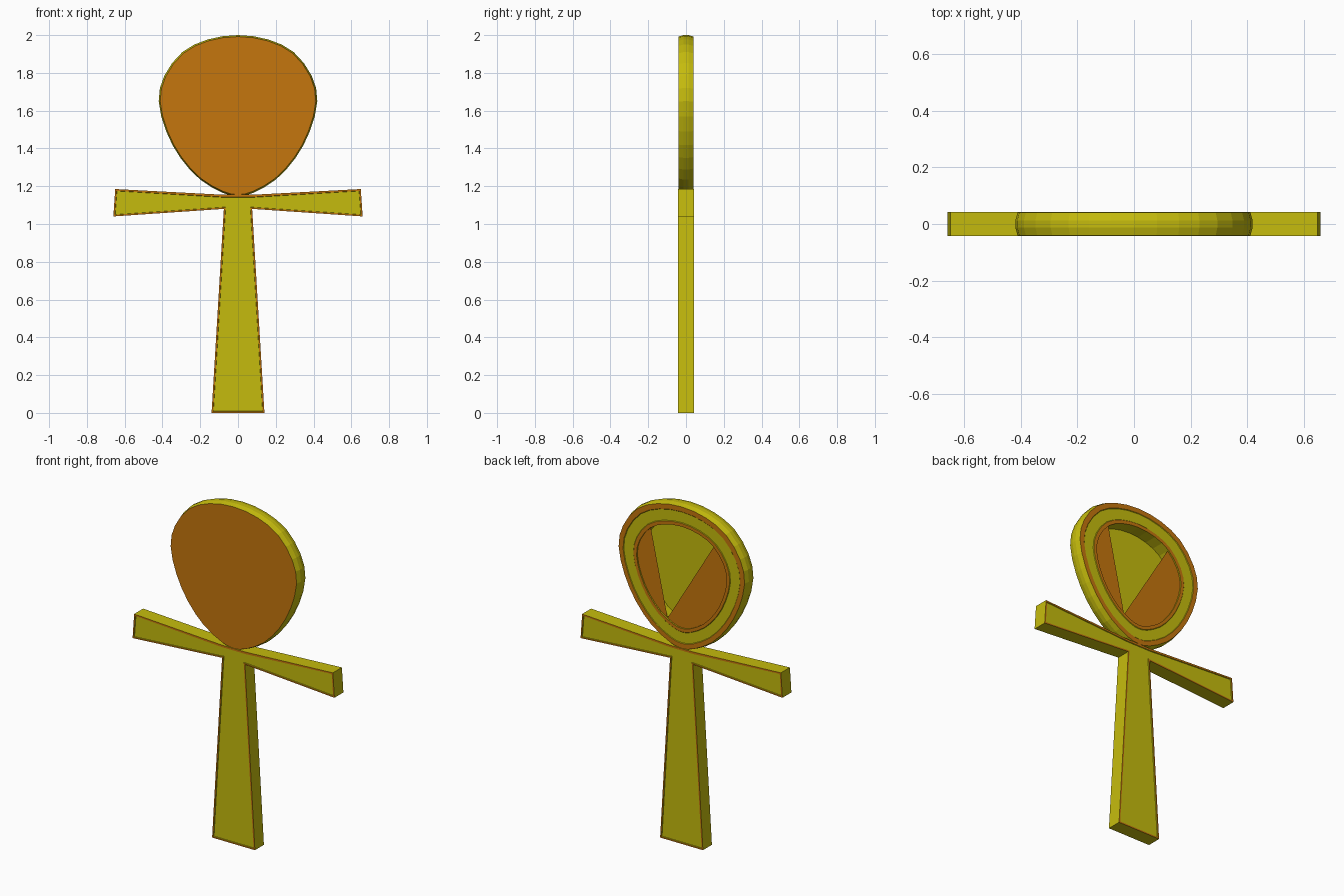
import bpy, bmesh
from mathutils import Vector

if "Cube" in bpy.data.objects:
    bpy.data.objects.remove(bpy.data.objects["Cube"])


def material(name, rgb):
    m = bpy.data.materials.new(name)
    m.diffuse_color = (*rgb, 1)
    m.use_nodes = True
    m.node_tree.nodes["Principled BSDF"].inputs["Base Color"].default_value = m.diffuse_color
    return m


MATS = [material("yellow_gold", (0.56, 0.50, 0.004)),
        material("burnt_orange", (0.56, 0.18, 0.004))]
YELLOW, ORANGE = 0, 1


def finish(bm, name, normals=True):
    if normals:
        bmesh.ops.recalc_face_normals(bm, faces=bm.faces[:])
    me = bpy.data.meshes.new(name)
    bm.to_mesh(me)
    bm.free()
    for m in MATS:
        me.materials.append(m)
    ob = bpy.data.objects.new(name, me)
    bpy.context.collection.objects.link(ob)
    return ob


def loop_verts(bm, pts, y):
    return [bm.verts.new((x, y, z)) for x, z in pts]


def bridge(bm, a, b, mat):
    n = len(a)
    for i in range(n):
        j = (i + 1) % n
        bm.faces.new((a[i], a[j], b[j], b[i])).material_index = mat


# T-shaped body: flared stem and arms, orange border around a sunk yellow face
half = [(0.14, 0), (0.075, 1.08), (0.66, 1.04), (0.65, 1.185), (0.08, 1.155)]
outline = half + [(-x, z) for x, z in reversed(half)]
bm = bmesh.new()
front = loop_verts(bm, outline, -0.042)
back = loop_verts(bm, outline, 0.042)
bridge(bm, front, back, YELLOW)
caps = [bm.faces.new(front), bm.faces.new(back)]
bmesh.ops.recalc_face_normals(bm, faces=bm.faces[:])
for cap in caps:
    border = bmesh.ops.inset_region(bm, faces=[cap], thickness=0.012)["faces"]
    for f in border:
        f.material_index = ORANGE
    bmesh.ops.inset_region(bm, faces=[cap], thickness=0.002, depth=-0.004)
finish(bm, "stem_and_arms")

# Egg-shaped head outline, smoothed through a few points
right = [(0.08, 1.165), (0.2, 1.235), (0.305, 1.35), (0.38, 1.49), (0.42, 1.65),
         (0.39, 1.785), (0.295, 1.91), (0.16, 1.977)]
ctrl = [(0, 2.0)] + right[::-1] + [(0, 1.148)] + [(-x, z) for x, z in right]
ctrl = [Vector(p) for p in ctrl]
egg = []
for i in range(len(ctrl)):
    p0, p1, p2, p3 = (ctrl[(i + k) % len(ctrl)] for k in (-1, 0, 1, 2))
    egg.append(p1)
    egg.append((9 * (p1 + p2) - p0 - p3) / 16)
MID = 1.575


def inset(d):
    sx, sz = 1 - d / 0.42, 1 - d / 0.425
    return [(p.x * sx, MID + (p.y - MID) * sz) for p in egg]


# Head: closed orange front, bulging rim, banded back and a deep hole
bm = bmesh.new()
sections = [(0.008, -0.041, None), (0, -0.012, YELLOW), (0, 0.012, YELLOW),
            (0.008, 0.041, YELLOW), (0.037, 0.041, ORANGE), (0.040, 0.038, YELLOW),
            (0.102, 0.038, YELLOW), (0.105, 0.041, YELLOW), (0.125, 0.041, ORANGE),
            (0.125, -0.036, YELLOW)]
prev = None
for d, y, mat in sections:
    cur = loop_verts(bm, inset(d), y)
    if prev:
        bridge(bm, prev, cur, mat)
    else:
        bm.faces.new(cur).material_index = ORANGE
    prev = cur
bm.faces.new(prev).material_index = YELLOW
finish(bm, "head_ring")

# Orange back panels leaving a wedge-shaped opening
inner = inset(0.125)


def nearest(x, z):
    return min(range(len(inner)), key=lambda i: (Vector(inner[i]) - Vector((x, z))).length)


a, tip, b = nearest(0.2, 1.82), nearest(0.10, 1.32), nearest(-0.2, 1.82)
for name, pts in (("back_panel_small", inner[a:tip + 1]), ("back_panel_large", inner[tip:b + 1])):
    bm = bmesh.new()
    f = bm.faces.new(loop_verts(bm, pts, 0.033))
    f.material_index = ORANGE
    f.normal_update()
    if f.normal.y < 0:
        f.normal_flip()
    finish(bm, name, normals=False)
